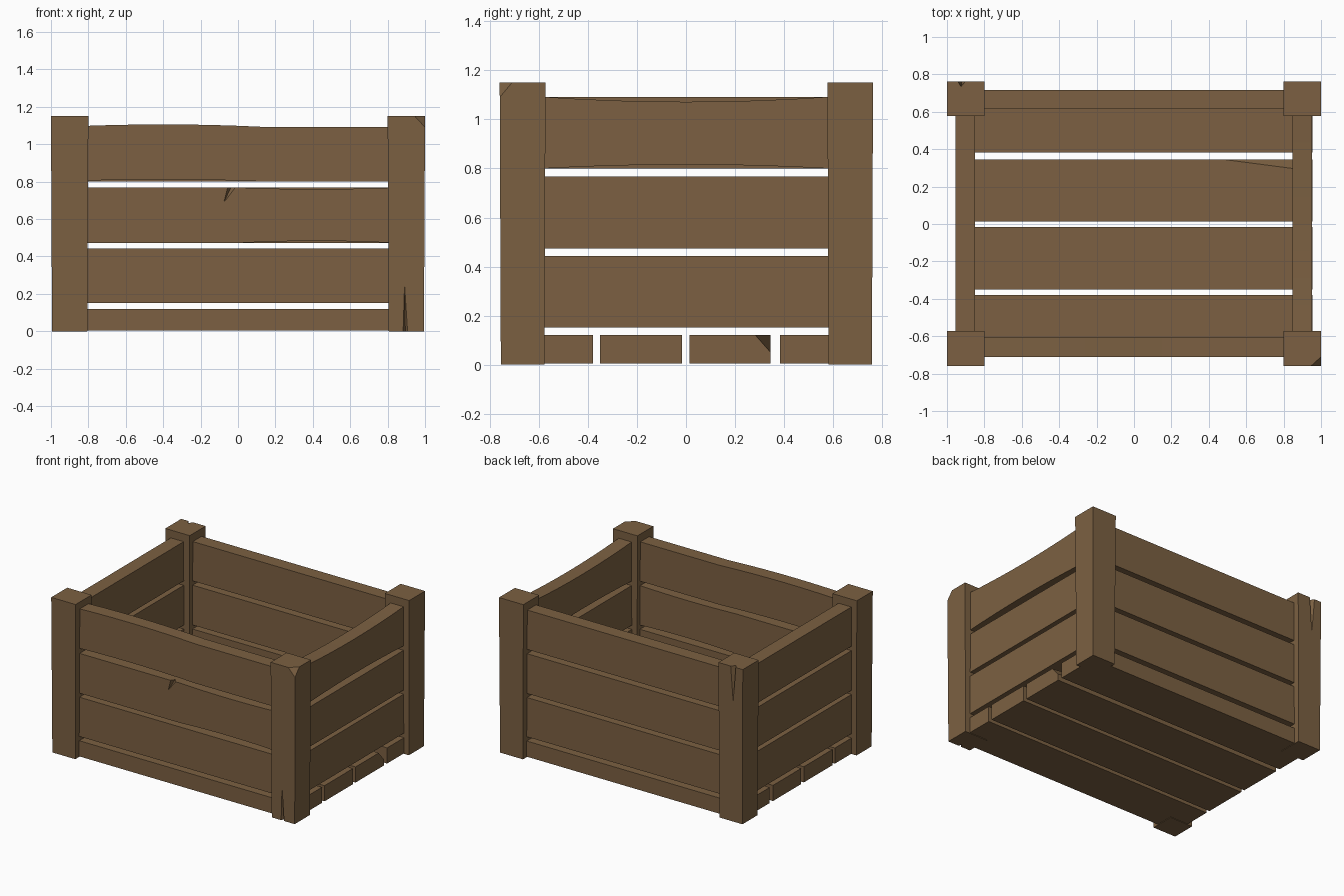
import bpy, bmesh
from mathutils import Vector

if "Cube" in bpy.data.objects:
    bpy.data.objects.remove(bpy.data.objects["Cube"])

wood = bpy.data.materials.new("brown wood")
wood.diffuse_color = (0.2, 0.118, 0.054, 1)
wood.use_nodes = True
wood.node_tree.nodes["Principled BSDF"].inputs["Base Color"].default_value = wood.diffuse_color


def finish(name, bm):
    bmesh.ops.recalc_face_normals(bm, faces=bm.faces)
    me = bpy.data.meshes.new(name)
    bm.to_mesh(me)
    bm.free()
    me.materials.append(wood)
    ob = bpy.data.objects.new(name, me)
    bpy.context.collection.objects.link(ob)
    return ob


def box(lo, hi):
    bm = bmesh.new()
    bmesh.ops.create_cube(bm, size=1)
    for v in bm.verts:
        v.co = [(a + b) / 2 + c * (b - a) for a, b, c in zip(lo, hi, v.co)]
    return bm


def slice_off(bm, a, b, c, inside):
    """Chip away everything beyond the plane a-b-c, keeping the inside point."""
    a, b, c, inside = map(Vector, (a, b, c, inside))
    n = (b - a).cross(c - a).normalized()
    if n.dot(inside - a) > 0:
        n = -n
    r = bmesh.ops.bisect_plane(bm, geom=bm.verts[:] + bm.edges[:] + bm.faces[:],
                               plane_co=a, plane_no=n, clear_outer=True)
    edges = [e for e in r["geom_cut"] if isinstance(e, bmesh.types.BMEdge)]
    bmesh.ops.holes_fill(bm, edges=edges)


def crack(ob, points):
    """Cut a wedge, given as a four-point hull, out of a part."""
    bm = bmesh.new()
    for p in points:
        bm.verts.new(p)
    bmesh.ops.convex_hull(bm, input=bm.verts[:])
    cutter = finish("crack_cutter", bm)
    cutter.hide_render = True
    m = ob.modifiers.new("crack", 'BOOLEAN')
    m.operation, m.solver, m.object = 'DIFFERENCE', 'EXACT', cutter
    bpy.context.view_layer.objects.active = ob
    bpy.ops.object.modifier_apply(modifier=m.name)
    bpy.data.objects.remove(cutter)


def board(name, lo, hi, axis, bow=None):
    """Wall board; bow = (centre, half length, top shift, bottom shift)."""
    bm = box(lo, hi)
    if bow:
        at, half, top, bottom = bow
        mid = (lo[2] + hi[2]) / 2
        n = Vector([float(i == axis) for i in range(3)])
        for k in range(-4, 5):
            p = at + half * k / 4
            if lo[axis] < p < hi[axis]:
                bmesh.ops.bisect_plane(bm, geom=bm.verts[:] + bm.edges[:] + bm.faces[:],
                                       plane_co=n * p, plane_no=n)
        for v in bm.verts:
            w = max(0, 1 - ((v.co[axis] - at) / half) ** 2)
            v.co.z += w * (top if v.co.z > mid else bottom)
    return finish(name, bm)


# Corner posts, slightly narrower at the foot
posts = {}
for sx, xn in ((-1, "left"), (1, "right")):
    for yn, y0, y1 in (("front", -0.76, -0.573), ("back", 0.577, 0.763)):
        bm = box((sx * 0.9 - 0.1, y0, 0), (sx * 0.9 + 0.1, y1, 1.15))
        for v in bm.verts:
            if v.co.z < 0.1:
                v.co.x = sx * 0.9 + (v.co.x - sx * 0.9) * 0.94
                v.co.y = (y0 + y1) / 2 + (v.co.y - (y0 + y1) / 2) * 0.95
        if (xn, yn) == ("right", "front"):
            slice_off(bm, (0.945, -0.76, 1.15), (1, -0.71, 1.15), (1, -0.76, 1.09), (0.9, -0.66, 0.5))
        posts[xn, yn] = finish(f"{yn}_{xn}_post", bm)
crack(posts["left", "back"], [(-0.955, 0.78, 1.17), (-0.885, 0.78, 1.17),
                              (-0.925, 0.733, 1.17), (-0.92, 0.764, 0.87)])
crack(posts["right", "front"], [(0.872, -0.775, -0.02), (0.918, -0.775, -0.02),
                                (0.895, -0.73, -0.02), (0.89, -0.759, 0.28)])

# Floor planks, one with a long chip at its right end
for i, (y0, y1) in enumerate(((-0.71, -0.38), (-0.35, -0.017), (0.014, 0.345), (0.383, 0.716))):
    bm = box((-0.955, y0, 0.004), (0.955, y1, 0.12))
    if i == 2:
        slice_off(bm, (0.48, 0.345, 0.12), (0.955, 0.283, 0.12), (0.955, 0.345, 0.05), (0, 0.1, 0.06))
    finish(f"floor_plank_{i + 1}", bm)

# Wall boards, three rows on each side, a few of them worn and bowed
rows = ((0.152, 0.443), (0.473, 0.768), (0.8, 1.092))
bows = {("front", 1): (0.42, 0.4, -0.008, 0.01),
        ("front", 2): (-0.4, 0.55, 0.014, 0.012),
        ("right", 2): (0, 0.58, -0.02, 0.016)}
for i, (z0, z1) in enumerate(rows):
    for n, y0, y1 in (("front", -0.71, -0.608), ("back", 0.614, 0.716)):
        ob = board(f"{n}_board_{i + 1}", (-0.88, y0, z0), (0.88, y1, z1), 0, bows.get((n, i)))
        if (n, i) == ("front", 1):
            crack(ob, [(-0.06, -0.725, 0.785), (0.01, -0.725, 0.785),
                       (-0.03, -0.675, 0.785), (-0.075, -0.709, 0.69)])
    for n, x0, x1 in (("left", -0.955, -0.85), ("right", 0.848, 0.953)):
        board(f"{n}_board_{i + 1}", (x0, -0.65, z0), (x1, 0.65, z1), 1, bows.get((n, i)))
